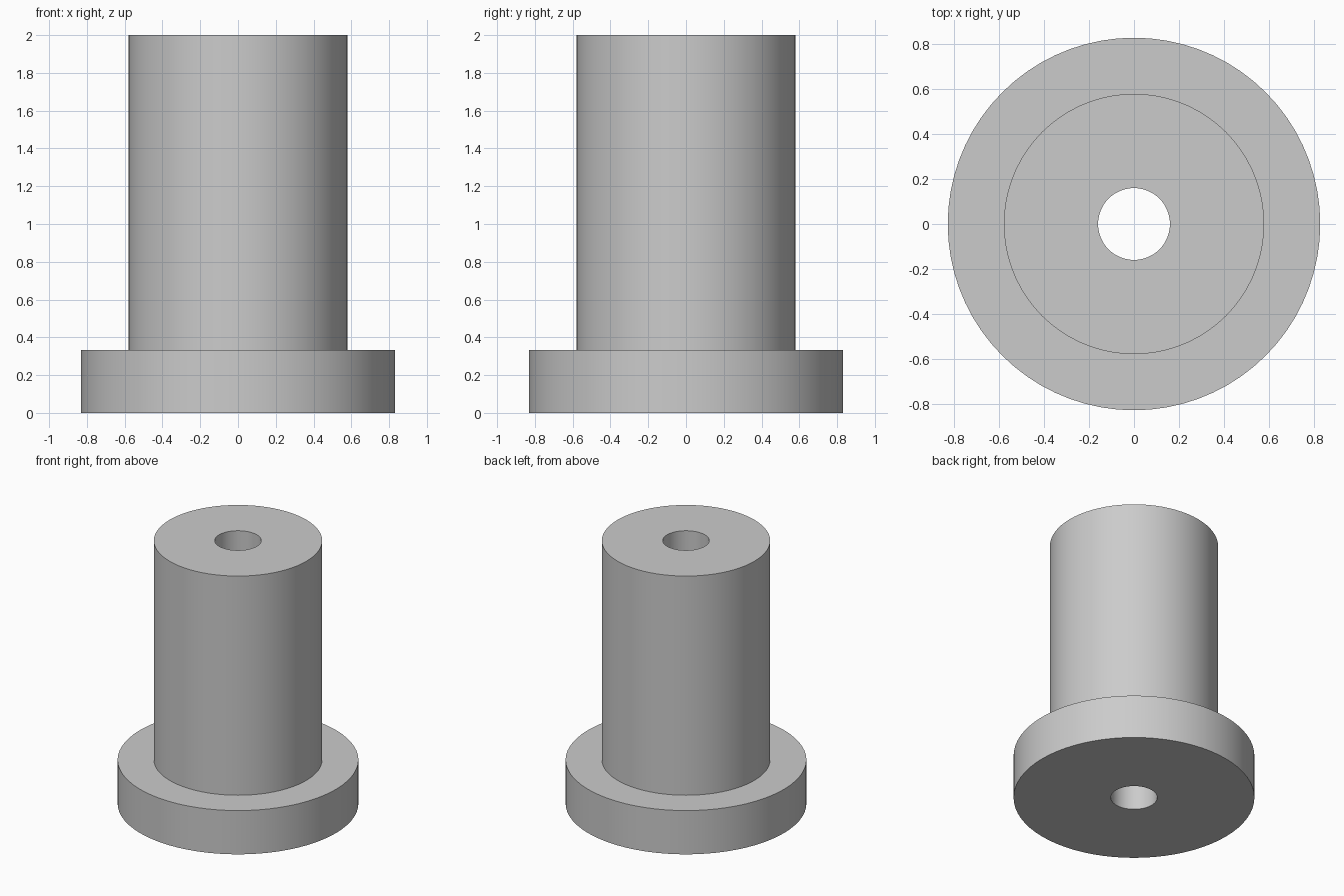
import bpy, bmesh
from math import radians, tau

SEGMENTS = 72
BORE, BODY, FLANGE = 0.16, 0.58, 0.83
FLANGE_TOP, TOP = 0.333, 2.0

cube = bpy.data.objects.get("Cube")
if cube:
    bpy.data.objects.remove(cube, do_unlink=True)

# Plain grey material
grey = bpy.data.materials.new("plain_grey")
grey.use_nodes = True
colour = (0.6, 0.6, 0.6, 1)
grey.diffuse_color = colour
grey.node_tree.nodes["Principled BSDF"].inputs["Base Color"].default_value = colour

# Flanged bushing: closed half-section revolved about z
section = [(BORE, 0), (FLANGE, 0), (FLANGE, FLANGE_TOP),
           (BODY, FLANGE_TOP), (BODY, TOP), (BORE, TOP)]
bm = bmesh.new()
verts = [bm.verts.new((r, 0, z)) for r, z in section]
edges = [bm.edges.new((a, b)) for a, b in zip(verts, verts[1:] + verts[:1])]
bmesh.ops.spin(bm, geom=verts + edges, cent=(0, 0, 0), axis=(0, 0, 1),
               angle=tau, steps=SEGMENTS, use_duplicate=False)
bmesh.ops.remove_doubles(bm, verts=bm.verts[:], dist=0.0001)
bmesh.ops.recalc_face_normals(bm, faces=bm.faces[:])

mesh = bpy.data.meshes.new("flanged_bushing")
bm.to_mesh(mesh)
bm.free()
mesh.materials.append(grey)
bushing = bpy.data.objects.new("flanged_bushing", mesh)
bpy.context.collection.objects.link(bushing)

# Smooth walls, sharp rims
bpy.ops.object.select_all(action="DESELECT")
bushing.select_set(True)
bpy.context.view_layer.objects.active = bushing
bpy.ops.object.shade_smooth_by_angle(angle=radians(30))
